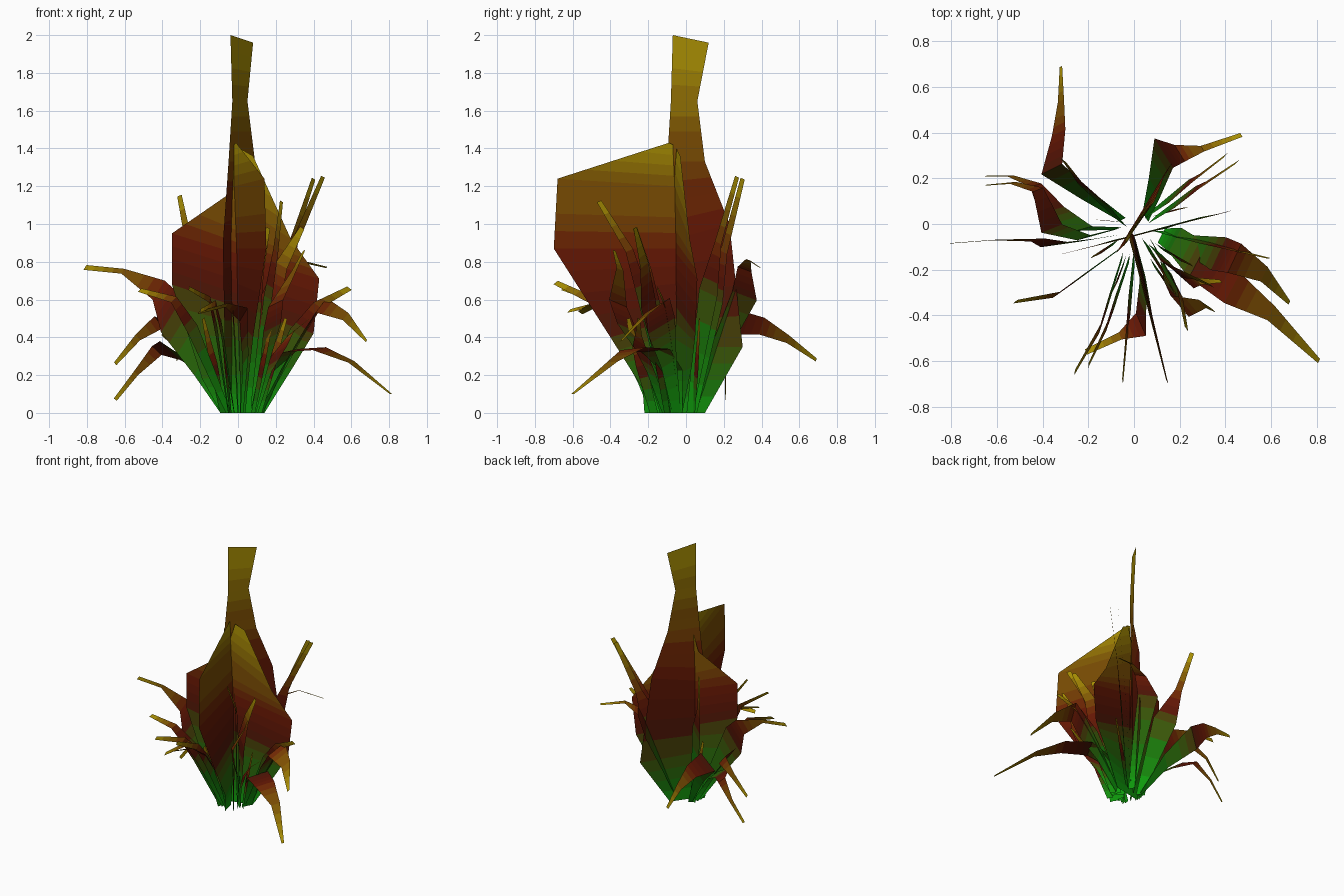
import bpy
from mathutils import Vector

# colour ramp along each blade: green foot, dark red belly, yellow tip
STOPS = [(0, (.004, .36, .004)), (.22, (.010, .16, .003)), (.42, (.085, .006, .002)),
         (.62, (.15, .010, .001)), (.80, (.22, .10, .001)), (1, (.42, .30, .001))]
N = 18


def ramp(t):
    for (a, ca), (b, cb) in zip(STOPS, STOPS[1:]):
        if t <= b:
            return Vector(ca).lerp(Vector(cb), (t - a) / (b - a))
    return Vector(STOPS[-1][1])


MATS = []
for i in range(N):
    m = bpy.data.materials.new(f"leaf_tint_{i}")
    m.diffuse_color = (*ramp((i + .5) / N), 1)
    MATS.append(m)


def strip(name, left, right, power=1, sub=4):
    """Flat ribbon between two edge polylines, tinted along its length."""
    L, R = [Vector(p) for p in left], [Vector(p) for p in right]
    rows = []
    for i in range(len(L) - 1):
        for k in range(sub):
            f = k / sub
            rows.append((L[i].lerp(L[i + 1], f), R[i].lerp(R[i + 1], f)))
    rows.append((L[-1], R[-1]))
    verts = [p for r in rows for p in r]
    faces = [(2 * i, 2 * i + 1, 2 * i + 3, 2 * i + 2) for i in range(len(rows) - 1)]
    me = bpy.data.meshes.new(name)
    me.from_pydata(verts, [], faces)
    for m in MATS:
        me.materials.append(m)
    for i, p in enumerate(me.polygons):
        p.material_index = min(N - 1, int(((i + .5) / len(faces)) ** power * N))
    ob = bpy.data.objects.new(name, me)
    bpy.context.collection.objects.link(ob)


def leaf(name, pts, widths, side):
    """Bent blade: centre path, width at each point, direction of the width."""
    s = Vector(side).normalized()
    P = [Vector(p) for p in pts]
    # the foot is cut level with the ground
    flat = Vector((s.x, s.y, 0))
    S = [flat] + [s] * (len(P) - 1)
    strip(name, [p - d * w / 2 for p, d, w in zip(P, S, widths)],
          [p + d * w / 2 for p, d, w in zip(P, S, widths)])


# three large upright blades
strip("tall_blade",
      [(-.02, -.03, 0), (-.07, -.12, .35), (-.08, -.13, .9), (-.05, -.10, 1.33), (-.03, -.08, 1.65), (-.04, -.07, 2)],
      [(.07, .10, 0), (.19, .30, .35), (.14, .23, 1), (.09, .10, 1.33), (.05, .06, 1.65), (.08, .12, 1.96)], .65)
strip("front_blade",
      [(.04, -.22, 0), (.05, -.23, .13), (.08, -.40, .40), (.15, -.70, .87), (.14, -.68, 1.24), (-.01, -.09, 1.43)],
      [(.01, -.10, 0), (.01, -.08, .2), (.0, -.05, .5), (-.01, -.04, .87), (-.02, -.06, 1.2), (-.02, -.07, 1.42)])
strip("wide_blade",
      [(-.09, -.07, 0), (-.19, -.1, .18), (-.35, -.14, .68), (-.35, -.14, .95), (-.06, -.07, 1.15), (.01, -.05, 1.40)],
      [(.14, -.02, 0), (.29, .03, .24), (.40, .05, .42), (.43, .06, .71), (.28, .02, .92), (.08, -.03, 1.36)])

# broad drooping leaves
leaf("back_drooping_leaf", [(-.05, .02, 0), (-.20, .12, .28), (-.36, .24, .48), (-.33, .40, .46), (-.32, .54, .39), (-.32, .69, .28)],
     [.05, .10, .17, .11, .05, .02], (.5, .25, .75))
leaf("back_right_leaf", [(.05, .03, 0), (.09, .16, .30), (.13, .31, .62), (.20, .31, .76), (.30, .33, .81), (.47, .39, .77)],
     [.05, .10, .16, .09, .03, .02], (.5, -.8, .3))
leaf("left_low_leaf", [(-.07, -.02, 0), (-.22, -.02, .24), (-.36, .06, .33), (-.43, .17, .33), (-.54, .21, .21), (-.65, .21, .07)],
     [.05, .10, .15, .07, .03, .02], (-.7, -.2, .65))
leaf("left_mid_leaf", [(-.07, -.02, 0), (-.22, -.06, .25), (-.36, -.02, .43), (-.42, .15, .48), (-.53, .18, .40), (-.65, .17, .26)],
     [.05, .10, .16, .08, .04, .02], (-.5, -.2, .7))
leaf("left_high_leaf", [(-.08, -.05, 0), (-.20, -.07, .25), (-.35, -.09, .52), (-.42, -.07, .65), (-.61, -.07, .75), (-.81, -.085, .77)],
     [.05, .12, .22, .12, .03, .03], (-.5, -.1, -.8))
leaf("right_long_leaf", [(.12, -.05, 0), (.18, -.07, .22), (.28, -.16, .33), (.43, -.28, .34), (.60, -.39, .27), (.81, -.60, .10)],
     [.07, .12, .17, .15, .07, .02], (.45, .85, .1))
leaf("right_bent_leaf", [(.12, -.05, 0), (.25, -.09, .26), (.37, -.13, .46), (.44, -.15, .57), (.57, -.22, .51), (.68, -.345, .38)],
     [.06, .10, .18, .16, .08, .02], (.35, .75, .45))
leaf("front_curled_leaf", [(.02, -.17, 0), (.04, -.28, .28), (.03, -.44, .52), (-.06, -.49, .57), (-.21, -.56, .53)],
     [.05, .09, .13, .04, .03], (.3, -.7, .5))
leaf("front_low_leaf", [(.08, -.12, 0), (.14, -.19, .25), (.18, -.31, .45), (.20, -.36, .58), (.30, -.35, .76), (.35, -.38, .86)],
     [.05, .08, .15, .13, .05, .02], (.6, -.7, .3))
leaf("front_yellow_leaf", [(.08, -.10, 0), (.12, -.14, .30), (.17, -.20, .58), (.23, -.22, .78), (.34, -.27, .98)],
     [.05, .09, .14, .08, .03], (.7, -.5, -.4))
leaf("front_short_leaf", [(.09, -.11, 0), (.15, -.18, .20), (.22, -.24, .33), (.28, -.25, .42), (.38, -.25, .50)],
     [.05, .09, .13, .05, .02], (.6, -.6, .4))

# narrow blades, edge-on from above: foot, knee, tip, belly width
NARROW = {
    "thin_blade_left_front": ((-.05, -.10), (-.34, -.31, .60), (-.52, -.34, .65), .08),
    "thin_blade_front_a": ((-.05, -.14), (-.15, -.46, .60), (-.26, -.65, .66), .08),
    "thin_blade_front_b": ((-.02, -.15), (-.12, -.45, .58), (-.20, -.62, .54), .08),
    "thin_blade_front_c": ((0, -.15), (-.03, -.46, .58), (-.05, -.69, .69), .08),
    "thin_blade_front_high": ((.08, -.08), (.20, -.30, .86), (.23, -.46, 1.12), .08),
    "thin_blade_right": ((.10, -.03), (.42, -.11, .57), (.59, -.15, .66), .08),
    "thin_blade_back_right_a": ((.08, .02), (.30, .17, .90), (.45, .27, 1.25), .14),
    "thin_blade_back_right_b": ((.06, .04), (.27, .20, .85), (.40, .30, 1.24), .14),
    "thin_blade_back_left": ((-.05, 0), (-.25, .20, .85), (-.31, .28, 1.15), .17),
    "thin_blade_centre": ((.05, -.08), (.12, -.20, .75), (.16, -.27, .98), .08),
}
for name, (foot, knee, tip, w) in NARROW.items():
    f, k, t = Vector((*foot, 0)), Vector(knee), Vector(tip)
    mid = f.lerp(k, .65) + Vector((0, 0, .05))
    along = (t - f).normalized()
    tangent = along.cross(Vector((0, 0, 1))).normalized()
    side = tangent.cross(along) + tangent * .2
    leaf(name, [f, mid, k, t], [.05, w, .05, .03], side)

# filler stems around the foot of the clump
for i, (x, y) in enumerate([(-.08, -.08), (-.04, -.16), (.08, -.17), (.11, -.1), (.10, .04), (-.07, .01)]):
    leaf(f"short_stem_{i}", [(x, y, 0), (x * 1.6, y * 1.4, .25), (x * 2.3, y * 1.8, .5)],
         [.05, .06, .02], (x, y, -.06))
